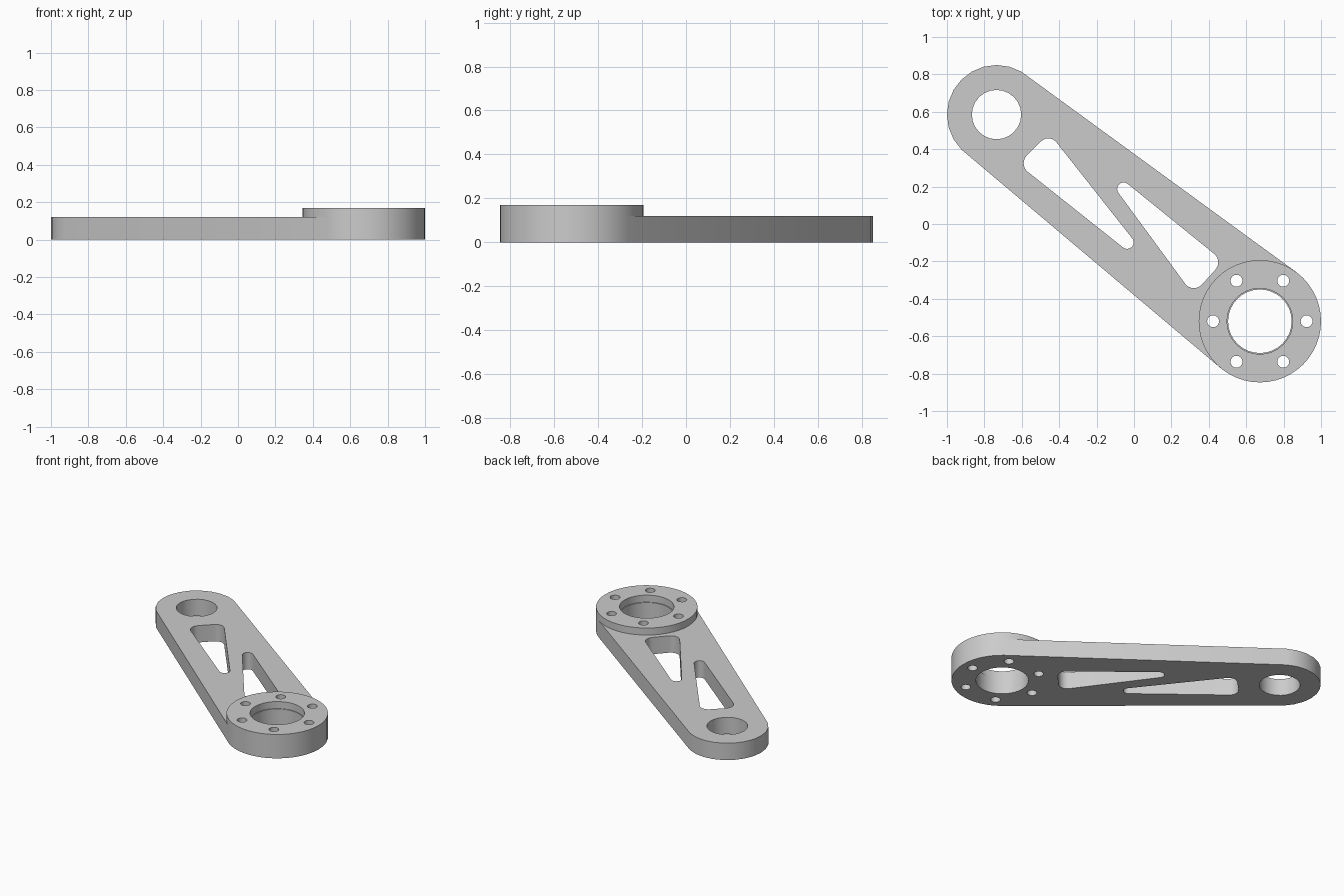
import bpy
from math import cos, sin, tau
from mathutils import Vector
from mathutils.geometry import convex_hull_2d

if "Cube" in bpy.data.objects:
    bpy.data.objects.remove(bpy.data.objects["Cube"])

SMALL, BIG = (-0.735, 0.585), (0.673, -0.52)
THICK, TOP = 0.12, 0.17


def circle(c, r, n):
    return [Vector((c[0] + r * cos(tau * i / n), c[1] + r * sin(tau * i / n)))
            for i in range(n)]


def hull(*circles):
    # Rounded outline wrapped around (centre, radius, sides) circles
    pts = [p for c in circles for p in circle(*c)]
    return [pts[i] for i in convex_hull_2d(pts)]


def plate(name, loops, z0, z1):
    # Filled outline with holes, extruded from z0 to z1
    curve = bpy.data.curves.new(name, 'CURVE')
    curve.dimensions, curve.fill_mode = '2D', 'BOTH'
    curve.extrude = (z1 - z0) / 2
    for loop in loops:
        s = curve.splines.new('POLY')
        s.points.add(len(loop) - 1)
        for p, v in zip(s.points, loop):
            p.co = (v.x, v.y, 0, 1)
        s.use_cyclic_u = True
    obj = bpy.data.objects.new(name, curve)
    bpy.context.collection.objects.link(obj)
    obj.location.z = (z0 + z1) / 2
    bpy.ops.object.select_all(action='DESELECT')
    obj.select_set(True)
    bpy.context.view_layer.objects.active = obj
    bpy.ops.object.convert(target='MESH')
    obj = bpy.context.view_layer.objects.active
    weld = obj.modifiers.new("weld", 'WELD')
    weld.merge_threshold = 0.0001
    return obj


# Six bolt holes around the large bore
bolts = [circle((BIG[0] + 0.25 * cos(tau * i / 6), BIG[1] + 0.25 * sin(tau * i / 6)), 0.032, 16)
         for i in range(6)]

# Two opposed tapered lightening slots
slot_a = hull(((-0.458, 0.402), 0.056, 24), ((-0.53, 0.325), 0.06, 24), ((-0.037, -0.098), 0.035, 24))
slot_b = hull(((0.39, -0.205), 0.06, 24), ((0.32, -0.285), 0.058, 24), ((-0.055, 0.187), 0.035, 24))

# Tapered arm with round ends
plate("link_arm",
      [hull((SMALL, 0.265, 24), (BIG, 0.327, 48)), circle(SMALL, 0.132, 24),
       circle(BIG, 0.17, 32), slot_a, slot_b] + bolts, 0, THICK)

# Raised flange with a slightly wider bore
plate("bearing_flange",
      [circle(BIG, 0.327, 48), circle(BIG, 0.176, 32)] + bolts, THICK, TOP)
